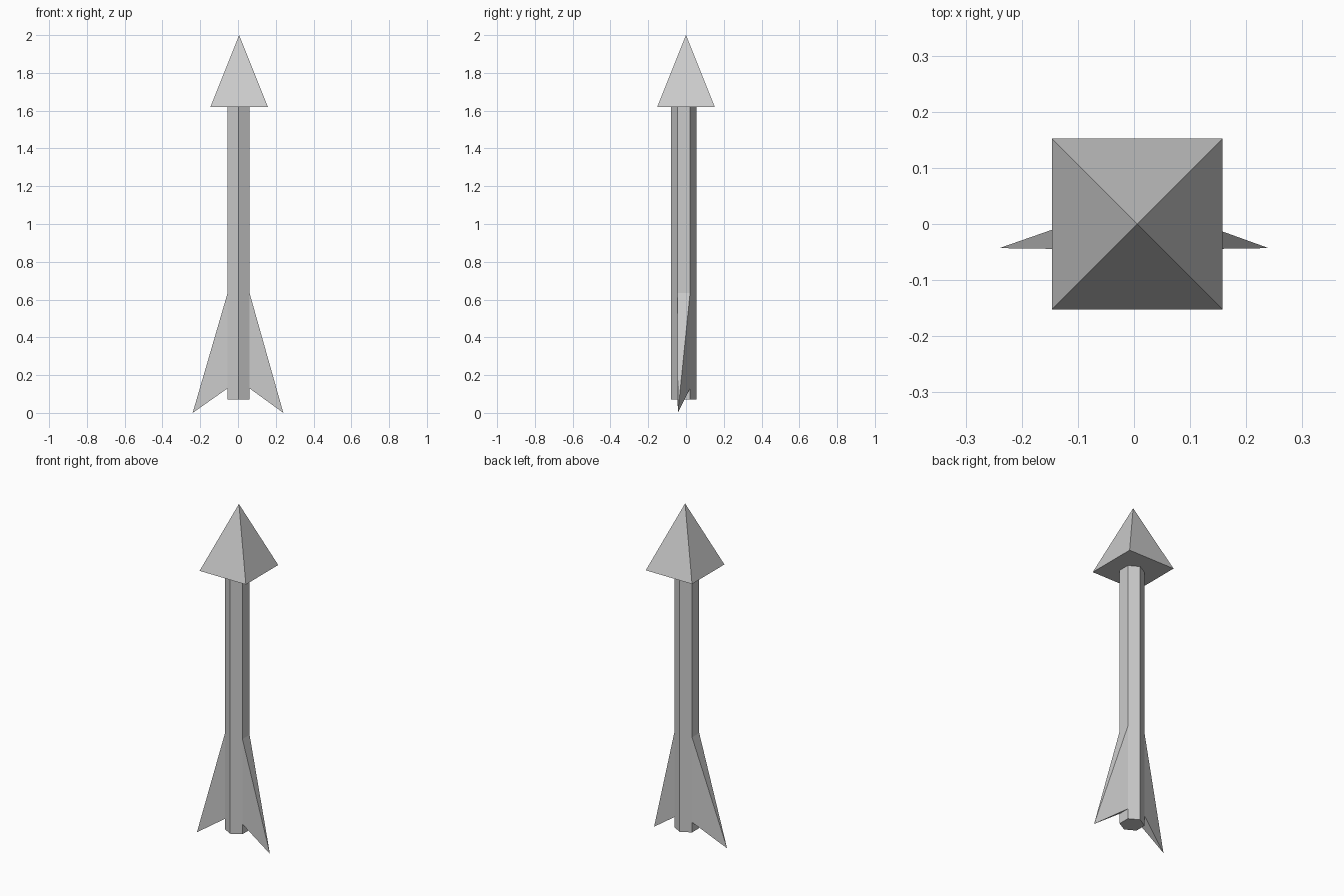
import bpy
import math

if "Cube" in bpy.data.objects:
    bpy.data.objects.remove(bpy.data.objects["Cube"])

grey = bpy.data.materials.new("light grey")
grey.diffuse_color = (0.6, 0.6, 0.6, 1)
grey.use_nodes = True
grey.node_tree.nodes["Principled BSDF"].inputs["Base Color"].default_value = grey.diffuse_color

CX, CY, R = 0.003, -0.012, 0.067       # shaft axis and hexagon radius
HALF = R * math.cos(math.radians(30))  # distance from axis to a flat side


def add_mesh(name, verts, faces):
    mesh = bpy.data.meshes.new(name)
    mesh.from_pydata(verts, [], faces)
    mesh.materials.append(grey)
    obj = bpy.data.objects.new(name, mesh)
    bpy.context.collection.objects.link(obj)
    return obj


def prism(name, sides, radius, cx, cy, z0, z1, start):
    ring = [(cx + radius * math.cos(start + math.tau * i / sides),
             cy + radius * math.sin(start + math.tau * i / sides)) for i in range(sides)]
    verts = [(x, y, z) for z in (z0, z1) for x, y in ring]
    faces = [(i, (i + 1) % sides, (i + 1) % sides + sides, i + sides) for i in range(sides)]
    faces += [tuple(reversed(range(sides))), tuple(range(sides, 2 * sides))]
    return add_mesh(name, verts, faces)


def pyramid(name, base, tip, flip=False):
    faces = [(0, 1, 4), (1, 2, 4), (2, 3, 4), (3, 0, 4), (3, 2, 1, 0)]
    if flip:
        faces = [tuple(reversed(f)) for f in faces]
    return add_mesh(name, base + [tip], faces)


# Six-sided shaft with corners facing front and back
prism("shaft", 6, R, CX, CY, 0.07, 1.62, math.radians(30))

# Four-sided pointed head
hx, h = 0.006, 0.152
pyramid("head", [(hx - h, -h, 1.62), (hx + h, -h, 1.62), (hx + h, h, 1.62), (hx - h, h, 1.62)],
        (hx, 0, 2.0))

# Swept fins growing out of the left and right shaft sides
for name, s in (("left_fin", -1), ("right_fin", 1)):
    x = CX + s * HALF
    y0, y1 = CY - R / 2, CY + R / 2
    base = [(x, y0, 0.13), (x, y1, 0.13), (x, y1, 0.635), (x, y0, 0.635)]
    pyramid(name, base, (s * 0.24, -0.043, 0.0), flip=(s < 0))
